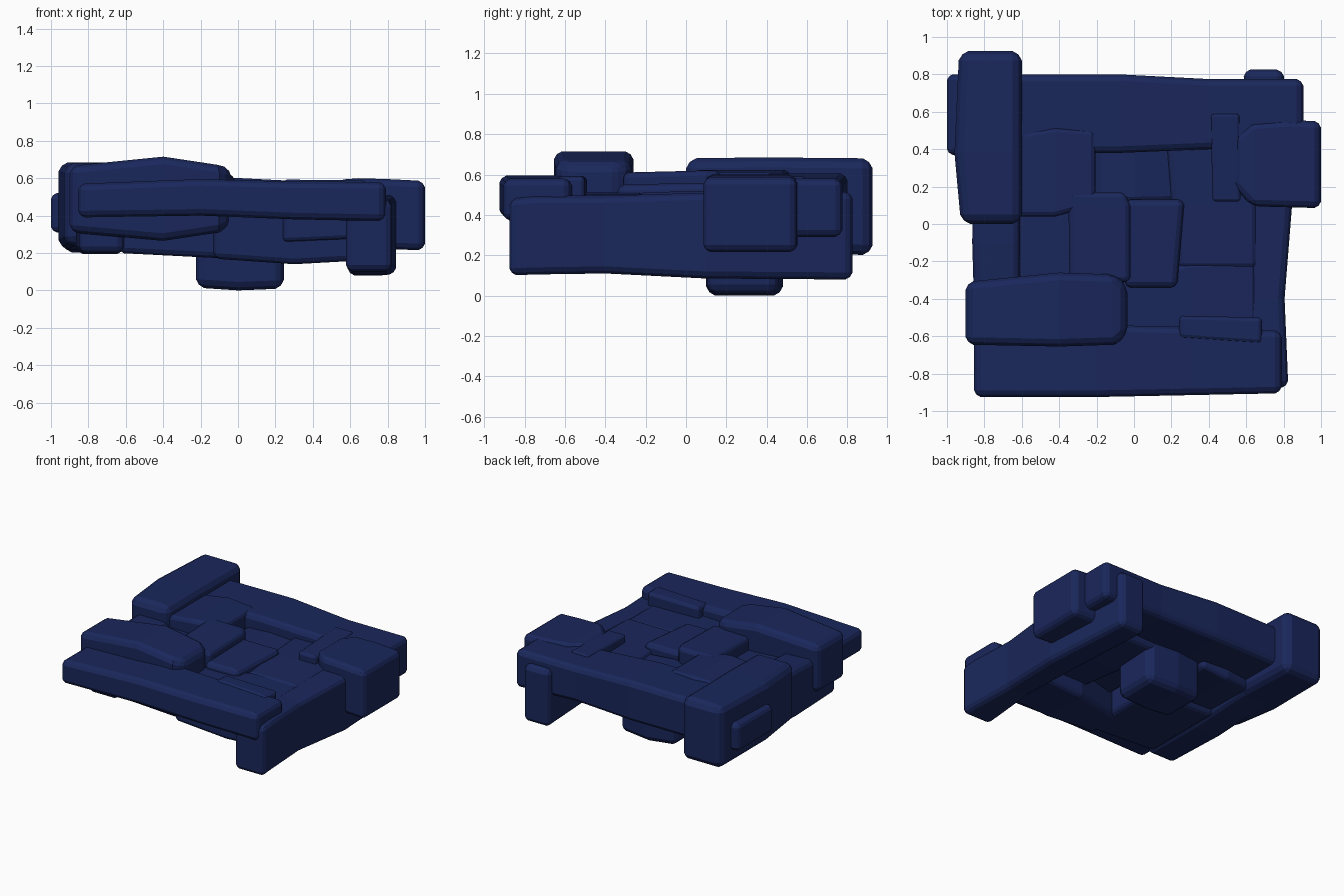
import bpy, bmesh, math

navy = bpy.data.materials.new("navy blue")
navy.diffuse_color = (0.010, 0.020, 0.105, 1)


def block(name, axis, stations, chamfer=0.035):
    """Loft rectangles (t, side_lo, side_hi, z_lo, z_hi) along x or y, then chamfer."""
    bm = bmesh.new()
    rings = []
    for t, a, b, z0, z1 in stations:
        ring = []
        for s, z in ((a, z0), (b, z0), (b, z1), (a, z1)):
            ring.append(bm.verts.new((t, s, z) if axis == "x" else (s, t, z)))
        rings.append(ring)
    for r, q in zip(rings, rings[1:]):
        for i in range(4):
            j = (i + 1) % 4
            bm.faces.new((r[i], r[j], q[j], q[i]))
    bm.faces.new(rings[0])
    bm.faces.new(rings[-1])
    bmesh.ops.recalc_face_normals(bm, faces=bm.faces[:])
    edges = [e for e in bm.edges if e.calc_face_angle(0) > math.radians(40)]
    bmesh.ops.bevel(bm, geom=edges, offset=chamfer, segments=2, profile=0.4,
                    affect="EDGES", clamp_overlap=True)
    mesh = bpy.data.meshes.new(name)
    bm.to_mesh(mesh)
    bm.free()
    mesh.materials.append(navy)
    obj = bpy.data.objects.new(name, mesh)
    bpy.context.collection.objects.link(obj)
    return obj


# outer frame beams
block("front_beam", "x", [(-0.855, -0.925, -0.55, 0.39, 0.57), (-0.2, -0.925, -0.54, 0.40, 0.595),
                          (0.3, -0.915, -0.55, 0.38, 0.582), (0.79, -0.905, -0.57, 0.37, 0.58)])
block("back_beam", "x", [(-0.85, 0.38, 0.80, 0.30, 0.60), (-0.08, 0.38, 0.80, 0.30, 0.605),
                         (0.4, 0.40, 0.775, 0.31, 0.58), (0.905, 0.41, 0.775, 0.29, 0.58)])
block("right_beam", "y", [(-0.875, 0.575, 0.825, 0.10, 0.48), (-0.75, 0.58, 0.82, 0.105, 0.495),
                          (-0.4, 0.61, 0.805, 0.11, 0.495),
                          (0.1, 0.62, 0.845, 0.085, 0.51), (0.825, 0.585, 0.80, 0.08, 0.515)])
block("left_beam", "y", [(-0.60, -0.85, -0.61, 0.20, 0.54), (-0.1, -0.865, -0.61, 0.195, 0.57),
                         (0.45, -0.86, -0.61, 0.22, 0.57)])

# heavy corner blocks
block("left_back_block", "y", [(0.0, -0.925, -0.60, 0.24, 0.68), (0.38, -0.96, -0.60, 0.22, 0.685),
                               (0.925, -0.935, -0.60, 0.20, 0.68)], 0.05)
block("front_left_block", "x", [(-0.90, -0.645, -0.31, 0.31, 0.665), (-0.4, -0.655, -0.26, 0.265, 0.715),
                                (-0.10, -0.645, -0.27, 0.31, 0.67),
                                (-0.035, -0.59, -0.33, 0.34, 0.65)], 0.04)
block("right_block", "x", [(0.53, 0.20, 0.46, 0.26, 0.59), (0.63, 0.095, 0.54, 0.23, 0.60),
                           (0.80, 0.09, 0.555, 0.22, 0.595), (1.0, 0.085, 0.55, 0.215, 0.585)])
block("left_side_plate", "y", [(0.37, -1.0, -0.88, 0.31, 0.52),
                               (0.80, -1.0, -0.88, 0.31, 0.52)], 0.03)
block("right_thin_slab", "y", [(0.12, 0.42, 0.57, 0.40, 0.575),
                               (0.59, 0.41, 0.565, 0.40, 0.592)], 0.015)

# inner paving slabs
block("back_left_slab", "x", [(-0.66, 0.04, 0.48, 0.24, 0.60), (-0.42, 0.04, 0.515, 0.23, 0.622),
                              (-0.205, 0.10, 0.50, 0.26, 0.612)], 0.025)
block("raised_slab", "y", [(-0.31, -0.345, -0.02, 0.35, 0.61),
                           (0.10, -0.35, -0.02, 0.35, 0.62), (0.17, -0.35, -0.05, 0.35, 0.62)], 0.025)
block("middle_slab", "y", [(-0.34, -0.05, 0.23, 0.33, 0.55),
                           (0.13, -0.05, 0.27, 0.33, 0.56)], 0.03)
block("left_slab", "x", [(-0.64, -0.56, 0.10, 0.20, 0.52), (-0.05, -0.56, 0.10, 0.17, 0.51)], 0.03)
block("right_slab", "y", [(-0.24, 0.24, 0.66, 0.25, 0.51), (0.1, 0.2, 0.66, 0.24, 0.52),
                          (0.46, 0.17, 0.66, 0.26, 0.52)], 0.03)
block("front_slab", "x", [(-0.13, -0.59, -0.32, 0.17, 0.50), (0.3, -0.59, -0.20, 0.14, 0.51),
                          (0.66, -0.59, -0.20, 0.16, 0.50)], 0.03)
block("front_thin_slab", "x", [(0.24, -0.61, -0.49, 0.26, 0.592),
                               (0.685, -0.64, -0.50, 0.28, 0.59)], 0.02)

# block hanging lowest under the centre
block("bottom_block", "x", [(-0.225, 0.105, 0.455, 0.015, 0.50), (0.0, 0.10, 0.48, 0.0, 0.51),
                            (0.245, 0.105, 0.455, 0.01, 0.49)], 0.045)
